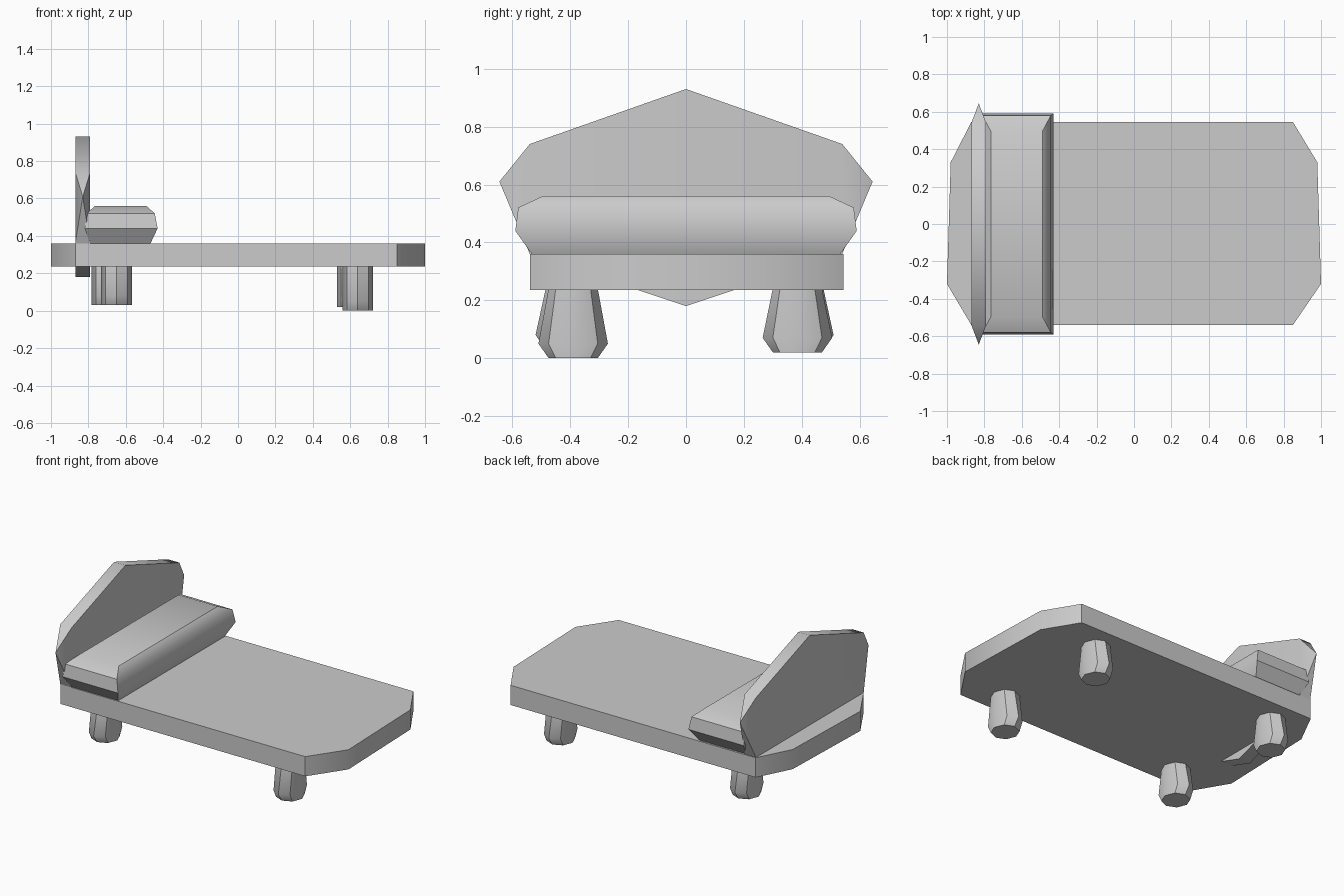
import bpy
import math

cube = bpy.data.objects.get("Cube")
if cube:
    bpy.data.objects.remove(cube)

grey = bpy.data.materials.new("plain grey")
grey.use_nodes = True
grey.diffuse_color = (0.6, 0.6, 0.6, 1)
grey.node_tree.nodes["Principled BSDF"].inputs["Base Color"].default_value = (0.6, 0.6, 0.6, 1)


def build(name, verts, faces):
    mesh = bpy.data.meshes.new(name)
    mesh.from_pydata(verts, [], faces)
    mesh.materials.append(grey)
    obj = bpy.data.objects.new(name, mesh)
    bpy.context.collection.objects.link(obj)
    bpy.ops.object.select_all(action='DESELECT')
    obj.select_set(True)
    bpy.context.view_layer.objects.active = obj
    bpy.ops.object.mode_set(mode='EDIT')
    bpy.ops.mesh.select_all(action='SELECT')
    bpy.ops.mesh.normals_make_consistent(inside=False)
    bpy.ops.object.mode_set(mode='OBJECT')
    bpy.ops.object.shade_smooth_by_angle(angle=math.radians(41))
    return obj


def loft(name, rings):
    """Closed skin through rings that share one point count."""
    n = len(rings[0])
    verts = [p for ring in rings for p in ring]
    faces = [list(range(n)), list(range(len(verts) - n, len(verts)))]
    for r in range(len(rings) - 1):
        for i in range(n):
            j = (i + 1) % n
            faces.append([r * n + i, r * n + j, (r + 1) * n + j, (r + 1) * n + i])
    return build(name, verts, faces)


# Mattress slab with clipped corners
plan = [(-1, -0.32), (-0.87, -0.54), (0.85, -0.54), (1, -0.32),
        (0.98, 0.33), (0.85, 0.545), (-0.87, 0.545), (-0.98, 0.33)]
loft("mattress", [[(x, y, z) for x, y in plan] for z in (0.235, 0.36)])

# Pillow: rectangular layers swelling in the middle
layers = [(0.355, -0.79, -0.47, 0.53), (0.44, -0.82, -0.43, 0.59),
          (0.52, -0.81, -0.445, 0.58), (0.56, -0.765, -0.49, 0.495)]
loft("pillow", [[(a, -w, z), (b, -w, z), (b, w, z), (a, w, z)]
                for z, a, b, w in layers])

# Headboard: thick plate whose two sides pinch to a point
outline = [(0, 0.93), (0.54, 0.74), (0.54, 0.36),
           (0, 0.18), (-0.54, 0.36), (-0.54, 0.74)]
verts = [(x, y, z) for x in (-0.87, -0.79) for y, z in outline]
verts += [(-0.83, 0.645, 0.61), (-0.83, -0.645, 0.61)]
faces = [list(range(6)), list(range(6, 12))]
faces += [[i, i + 1, i + 7, i + 6] for i in (0, 2, 3)] + [[5, 0, 6, 11]]
for tip, (a, b) in ((12, (1, 2)), (13, (4, 5))):
    loop = [a, b, b + 6, a + 6]
    faces += [[loop[i], loop[(i + 1) % 4], tip] for i in range(4)]
build("headboard", verts, faces)

# Four eight-sided legs, widest near the floor
legs = {"front_left_leg": (0.64, -0.39, 0), "back_left_leg": (0.61, 0.385, 0.02),
        "front_right_leg": (-0.65, -0.4, 0.03), "back_right_leg": (-0.7, 0.39, 0.03)}
for name, (cx, cy, foot) in legs.items():
    rings = []
    for z, ry in ((foot, 0.085), (foot + 0.05, 0.12), (0.24, 0.085)):
        angles = [math.tau * k / 8 for k in range(8)]
        rings.append([(cx + 0.082 * math.cos(t), cy + ry * math.sin(t), z) for t in angles])
    loft(name, rings)
